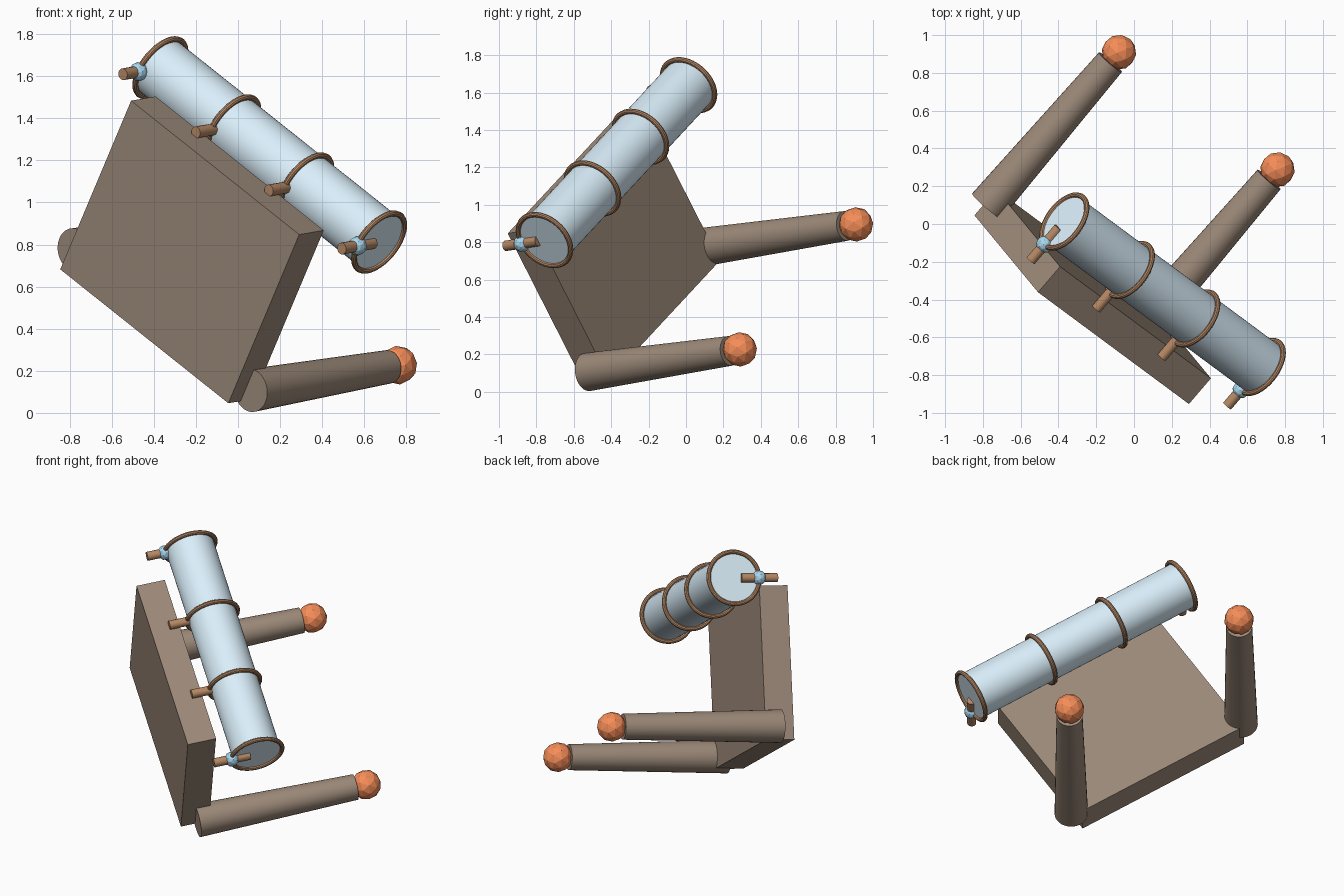
import bpy
import math
from mathutils import Matrix, Vector

if "Cube" in bpy.data.objects:
    bpy.data.objects.remove(bpy.data.objects["Cube"])

# Tilted frame of the model: u along the roll, v down the board, n out of its back
u = Vector((0.678, -0.502, -0.540)).normalized()
v = Vector((-0.354, 0.427, -0.833))
v = (v - u * v.dot(u)).normalized()
n = u.cross(v)
FRAME = Matrix.Translation((-0.51, -0.36, 1.485)) @ Matrix((u, v, n)).transposed().to_4x4()
ALONG_U = Matrix.Rotation(math.pi / 2, 4, 'Y')
MID = 0.593          # middle of the model along u


def material(name, rgb):
    m = bpy.data.materials.new(name)
    m.diffuse_color = (*rgb, 1)
    m.use_nodes = True
    m.node_tree.nodes["Principled BSDF"].inputs["Base Color"].default_value = m.diffuse_color
    return m


WOOD = material("dark_wood", (0.33, 0.25, 0.19))
COPPER = material("copper_brown", (0.47, 0.25, 0.13))
PALE = material("pale_blue", (0.70, 0.86, 0.96))
BLUE = material("mid_blue", (0.40, 0.69, 0.87))
RED = material("orange_red", (0.93, 0.27, 0.10))


def place(name, mat, pos, turn=Matrix(), smooth=False):
    ob = bpy.context.object
    ob.name = name
    ob.data.materials.append(mat)
    if smooth:
        bpy.ops.object.shade_smooth_by_angle(angle=math.radians(35))
    ob.matrix_world = FRAME @ Matrix.Translation(pos) @ turn
    return ob


def ball(name, mat, radius, pos):
    bpy.ops.mesh.primitive_ico_sphere_add(subdivisions=2, radius=radius)
    place(name, mat, pos)


# Board
W, H, T = 1.18, 0.96, 0.18
bpy.ops.mesh.primitive_cube_add(size=1)
bpy.ops.transform.resize(value=(W, H, T))
bpy.ops.object.transform_apply(location=False, rotation=False, scale=True)
place("board", WOOD, (MID, H / 2, T / 2))

# Tapered legs with ball feet
for side, label in ((-1, "left"), (1, "right")):
    x = MID + side * 0.62
    bpy.ops.mesh.primitive_cone_add(vertices=32, radius1=0.103, radius2=0.08, depth=1.01)
    place(f"{label}_leg", WOOD, (x, 0.88, 0.595), smooth=True)
    ball(f"{label}_ball_foot", RED, 0.0925, (x, 0.88, 1.17))

# Roll across the top edge
LENGTH, AXIS_V, AXIS_N = 1.536, -0.02, 0.39
bpy.ops.mesh.primitive_cylinder_add(vertices=48, radius=0.15, depth=LENGTH)
place("roll", PALE, (MID, AXIS_V, AXIS_N), ALONG_U, True)

# Four hoops with pegs towards the board
for i in range(4):
    x = MID + LENGTH * (i / 3 - 0.5)
    bpy.ops.mesh.primitive_torus_add(major_radius=0.162, minor_radius=0.014,
                                     major_segments=48, minor_segments=10)
    place(f"hoop_{i + 1}", COPPER, (x, AXIS_V, AXIS_N), ALONG_U, True)
    bpy.ops.mesh.primitive_cylinder_add(vertices=16, radius=0.028, depth=0.23)
    place(f"peg_{i + 1}", COPPER, (x, AXIS_V, 0.23), smooth=True)
    if i in (0, 3):
        ball(f"peg_knob_{i + 1}", BLUE, 0.046, (x, AXIS_V, 0.23))
